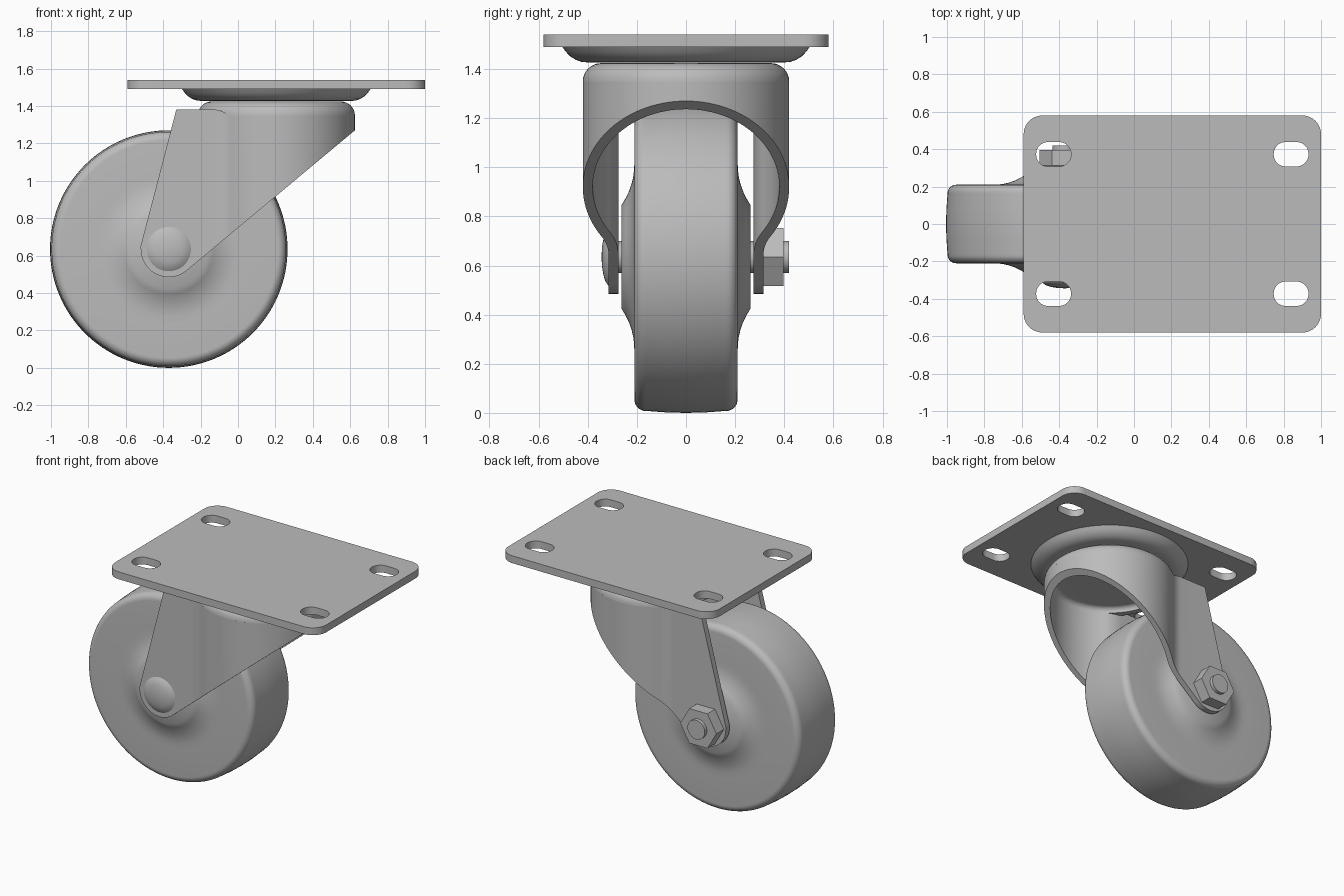
import bpy
import bmesh
from math import sin, cos, pi, radians, sqrt
from mathutils import Matrix

cube = bpy.data.objects.get("Cube")
if cube:
    bpy.data.objects.remove(cube, do_unlink=True)

GREY = (0.5, 0.5, 0.5, 1)
steel = bpy.data.materials.new("grey_steel")
steel.use_nodes = True
steel.diffuse_color = GREY
steel.node_tree.nodes["Principled BSDF"].inputs["Base Color"].default_value = GREY

SWIVEL_X = 0.205
AXLE_X, AXLE_Z = -0.37, 0.635
UPRIGHT = Matrix.Translation((SWIVEL_X, 0, 0))
AXLE = Matrix.Translation((AXLE_X, 0, AXLE_Z)) @ Matrix.Rotation(-pi / 2, 4, 'X')


def finish(name, bm):
    bmesh.ops.remove_doubles(bm, verts=bm.verts, dist=0.0001)
    bmesh.ops.recalc_face_normals(bm, faces=bm.faces)
    mesh = bpy.data.meshes.new(name)
    bm.to_mesh(mesh)
    bm.free()
    obj = bpy.data.objects.new(name, mesh)
    bpy.context.collection.objects.link(obj)
    mesh.materials.append(steel)
    bpy.ops.object.select_all(action='DESELECT')
    obj.select_set(True)
    bpy.context.view_layer.objects.active = obj
    bpy.ops.object.shade_smooth_by_angle(angle=radians(32))
    return obj


def lathe(name, profile, matrix, segments=96):
    """Revolve (radius, height) points about local z."""
    bm = bmesh.new()
    rings = []
    for i in range(segments):
        a = 2 * pi * i / segments
        rings.append([bm.verts.new((r * cos(a), r * sin(a), h)) for r, h in profile])
    for i, ring in enumerate(rings):
        nxt = rings[(i + 1) % segments]
        for j in range(len(profile) - 1):
            bm.faces.new((ring[j], nxt[j], nxt[j + 1], ring[j + 1]))
    bm.transform(matrix)
    return finish(name, bm)


def fillet(cr, ch, radius, start, end, steps=8):
    """Arc of profile points around (cr, ch), angles in degrees."""
    angles = [radians(start + (end - start) * i / steps) for i in range(steps + 1)]
    return [(cr + radius * cos(a), ch + radius * sin(a)) for a in angles]


def rounded_rect(cx, cy, hx, hy, r, steps=10):
    pts = []
    corners = ((1, 1), (-1, 1), (-1, -1), (1, -1))
    for k, (sx, sy) in enumerate(corners):
        pts += fillet(cx + sx * (hx - r), cy + sy * (hy - r), r, 90 * k, 90 * k + 90, steps)
    return pts


# Mounting plate with four slots
curve = bpy.data.curves.new("plate_outline", 'CURVE')
curve.dimensions = '2D'
curve.fill_mode = 'BOTH'
curve.extrude = 0.025
loops = [rounded_rect(SWIVEL_X, 0, 0.795, 0.58, 0.1)]
for sx in (-1, 1):
    for sy in (-1, 1):
        loops.append(rounded_rect(SWIVEL_X + sx * 0.635, sy * 0.373, 0.093, 0.065, 0.063))
for pts in loops:
    spline = curve.splines.new('POLY')
    spline.points.add(len(pts) - 1)
    for p, (x, y) in zip(spline.points, pts):
        p.co = (x, y, 0, 1)
    spline.use_cyclic_u = True
outline = bpy.data.objects.new("plate_outline", curve)
bpy.context.collection.objects.link(outline)
bpy.context.view_layer.update()
flat = bpy.data.meshes.new_from_object(outline.evaluated_get(bpy.context.evaluated_depsgraph_get()))
bm = bmesh.new()
bm.from_mesh(flat)
bm.transform(Matrix.Translation((0, 0, 1.515)))
bpy.data.objects.remove(outline, do_unlink=True)
finish("mounting_plate", bm)

# Swivel race under the plate
lathe("swivel_race", [(0, 1.492), (0.505, 1.492), (0.49, 1.471), (0.473, 1.453),
                      (0.45, 1.438), (0.425, 1.429), (0.4, 1.427), (0, 1.427)], UPRIGHT)

# Fork crown: rounded cap, hollow underneath
lathe("fork_crown", [(0, 1.424)] + fillet(0.345, 1.349, 0.075, 90, 0)
      + fillet(0.345, 1.349, 0.035, 0, 90) + [(0, 1.384)], UPRIGHT)


# Fork skirt and legs: a bent sheet trimmed by height rules
def bottom(x):
    if x < -0.274:
        return AXLE_Z - sqrt(max(0, 0.15 ** 2 - (x - AXLE_X) ** 2))
    return 0.52 + 0.834 * (x + 0.274)


def top(x):
    t = min(1, max(0, (x + 0.12) / 0.1))
    rim = 1.38 - 0.031 * t * t * (3 - 2 * t)
    return min(rim, 0.672 + 3.827 * (x + 0.515))


leg_x = [AXLE_X - 0.15 * cos(pi * i / 24) for i in range(19)] + [-0.33, -0.274, -0.2]
half = [(x, 0.315, 0, 1) for x in sorted(leg_x)]
for i in range(9):
    a = radians(35 * i / 8)
    half.append((-0.128 + 0.16 * sin(a), 0.475 - 0.16 * cos(a), -sin(a), cos(a)))
for i in range(1, 41):
    a = radians(125 * (1 - i / 40))
    half.append((SWIVEL_X + 0.42 * cos(a), 0.42 * sin(a), cos(a), sin(a)))
path = half + [(x, -y, nx, -ny) for x, y, nx, ny in reversed(half[:-1])]

bm = bmesh.new()
sections = []
for x, y, nx, ny in path:
    xi, yi = x - 0.04 * nx, y - 0.04 * ny
    sections.append([bm.verts.new(p) for p in (
        (x, y, bottom(x)), (x, y, top(x)), (xi, yi, top(xi)), (xi, yi, bottom(xi)))])
for a, b in zip(sections, sections[1:]):
    for j in range(4):
        k = (j + 1) % 4
        bm.faces.new((a[j], b[j], b[k], a[k]))
bm.faces.new(sections[0])
bm.faces.new(sections[-1])
finish("fork", bm)

# Wheel: crowned tread, flat sides, flared hub
side = [(0.635, 0), (0.633, 0.08), (0.627, 0.16)] + fillet(0.581, 0.164, 0.046, 10, 90)
side += [(0.4, 0.21), (0.36, 0.211), (0.33, 0.214), (0.3, 0.221), (0.27, 0.231),
         (0.24, 0.245), (0.21, 0.263), (0, 0.263)]
lathe("wheel", [(r, -h) for r, h in reversed(side)] + side[1:], AXLE, 128)

# Axle bolt: shaft, domed head and hexagonal nut
lathe("axle_shaft", [(0, -0.32), (0.065, -0.32), (0.065, 0.42), (0, 0.42)], AXLE, 48)
lathe("bolt_head", [(0, -0.344), (0.04, -0.342), (0.075, -0.336), (0.1, -0.328),
                    (0.12, -0.314), (0, -0.314)], AXLE, 48)
lathe("hex_nut", [(0, 0.314), (0.136, 0.314), (0.136, 0.396), (0, 0.396)], AXLE, 6)
